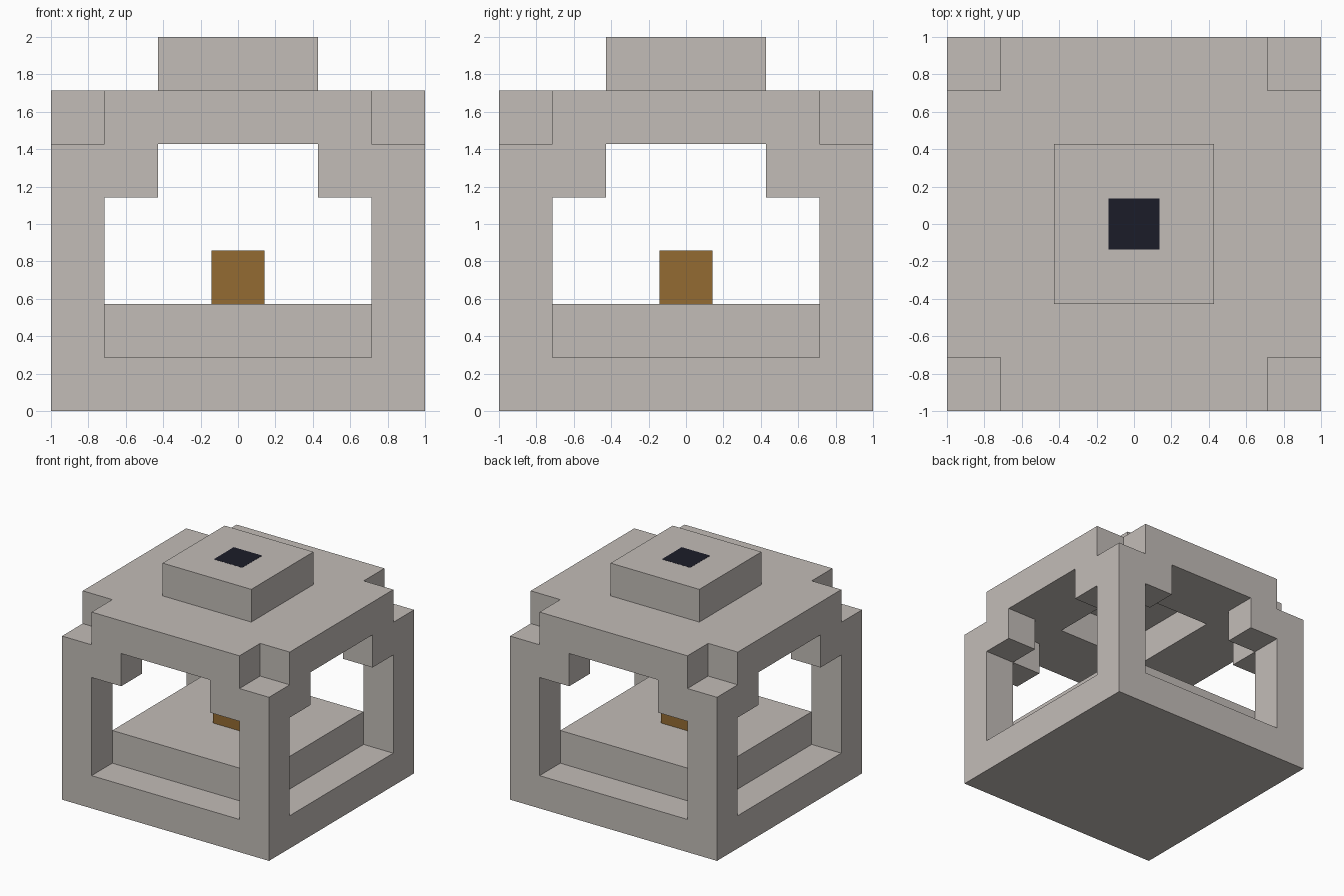
import bpy
import bmesh
from mathutils import Vector

cube = bpy.data.objects.get("Cube")
if cube:
    bpy.data.objects.remove(cube, do_unlink=True)

U = 2 / 7  # edge of one block


def material(name, rgb):
    m = bpy.data.materials.new(name)
    m.use_nodes = True
    color = [(c / 255) ** 2.2 for c in rgb] + [1]
    m.diffuse_color = color
    m.node_tree.nodes["Principled BSDF"].inputs["Base Color"].default_value = color
    return m


stone = material("pale stone", (193, 187, 182))
amber = material("amber brown", (146, 107, 53))
dark = material("dark iron", (33, 34, 45))


def finish(name, bm, mat):
    mesh = bpy.data.meshes.new(name)
    bmesh.ops.recalc_face_normals(bm, faces=bm.faces)
    bm.to_mesh(mesh)
    bm.free()
    mesh.materials.append(mat)
    obj = bpy.data.objects.new(name, mesh)
    bpy.context.collection.objects.link(obj)


def box(name, width, low, high, mat):
    """Square block centred on the vertical axis."""
    bm = bmesh.new()
    bmesh.ops.create_cube(bm, size=1)
    for v in bm.verts:
        v.co = Vector((v.co.x * width, v.co.y * width, low if v.co.z < 0 else high))
    finish(name, bm, mat)


def blocks(name, level_low, level_high, rule, mat):
    """Outer skin of all grid blocks whose distances from the axis meet the rule."""
    cells = {(i, j, k) for i in range(-3, 4) for j in range(-3, 4)
             for k in range(level_low, level_high) if rule(abs(i), abs(j), k)}
    bm = bmesh.new()
    for cell in cells:
        centre = Vector(cell) + Vector((0, 0, 0.5))
        for axis in range(3):
            for side in (-1, 1):
                n = Vector((0, 0, 0))
                n[axis] = side
                if tuple(int(a + b) for a, b in zip(cell, n)) in cells:
                    continue
                s, t = Vector((0, 0, 0)), Vector((0, 0, 0))
                s[(axis + 1) % 3] = t[(axis + 2) % 3] = 0.5
                mid = centre + n / 2
                bm.faces.new([bm.verts.new((mid + p) * U)
                              for p in (-s - t, s - t, s + t, t - s)])
    bmesh.ops.remove_doubles(bm, verts=bm.verts, dist=0.001)
    finish(name, bm, mat)


# Base slab and raised floor
box("base_slab", 7 * U, 0, U, stone)
box("raised_floor", 5 * U, U, 2 * U, stone)

# Corner posts, with a bracket along each wall at the top
blocks("corner_posts", 1, 5,
       lambda i, j, k: (i == 3 and j == 3) or (k == 4 and i + j == 5), stone)

# Roof with notched corners and an opening beneath the cap
blocks("roof", 5, 6,
       lambda i, j, k: i + j < 6 and max(i, j) > 1, stone)
box("roof_cap", 3 * U, 6 * U, 7 * U, stone)

# Inner core and dark plate on the cap
box("core", U, 2 * U, 3 * U, amber)
box("cap_plate", 0.275, 1.995, 2.001, dark)
